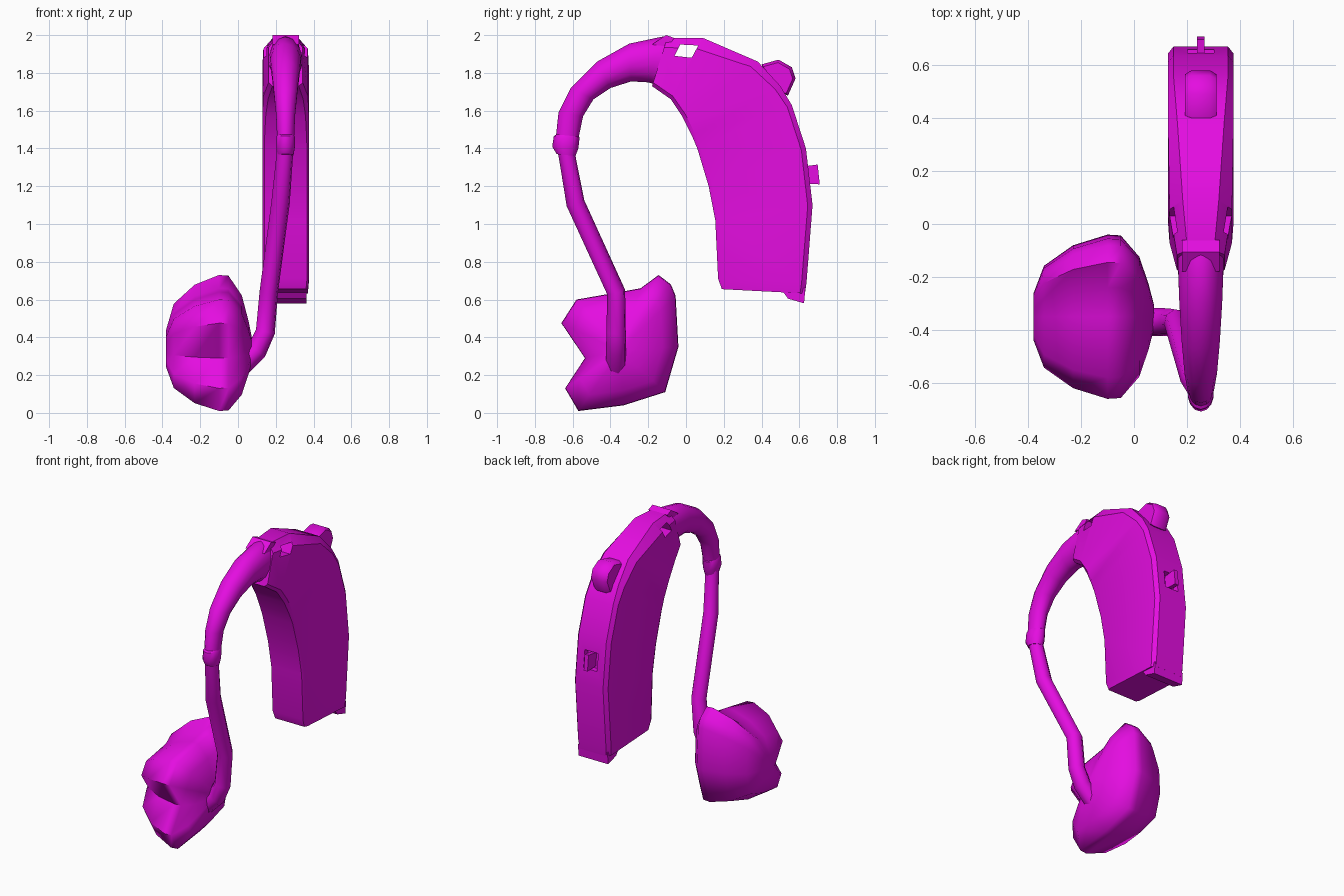
import bpy, bmesh, math
from mathutils import Vector

cube = bpy.data.objects.get("Cube")
if cube:
    bpy.data.objects.remove(cube, do_unlink=True)

MID = 0.252  # x of the case's middle plane

magenta = bpy.data.materials.new("magenta")
magenta.use_nodes = True
magenta.diffuse_color = (0.78, 0.004, 0.75, 1)
magenta.node_tree.nodes["Principled BSDF"].inputs["Base Color"].default_value = (0.78, 0.004, 0.75, 1)


def finish(obj, angle=35):
    obj.data.materials.clear()
    obj.data.materials.append(magenta)
    bpy.ops.object.select_all(action='DESELECT')
    obj.select_set(True)
    bpy.context.view_layer.objects.active = obj
    bpy.ops.object.shade_smooth_by_angle(angle=math.radians(angle))
    return obj


def loft(name, rings, angle=35):
    """Skin a list of equal-sized rings and cap both ends."""
    bm = bmesh.new()
    loops = [[bm.verts.new(p) for p in ring] for ring in rings]
    n = len(loops[0])
    for a, b in zip(loops, loops[1:]):
        for i in range(n):
            bm.faces.new((a[i], a[(i + 1) % n], b[(i + 1) % n], b[i]))
    bm.faces.new(loops[0])
    bm.faces.new(loops[-1])
    bmesh.ops.recalc_face_normals(bm, faces=bm.faces)
    mesh = bpy.data.meshes.new(name)
    bm.to_mesh(mesh)
    bm.free()
    obj = bpy.data.objects.new(name, mesh)
    bpy.context.collection.objects.link(obj)
    return finish(obj, angle)


def box_section(inner, outer, half, cut):
    """Chamfered rectangle between an inner and an outer (y, z) point."""
    a, b = Vector((MID, *inner)), Vector((MID, *outer))
    d = (b - a).normalized()
    x, c = Vector((half, 0, 0)), Vector((cut, 0, 0))
    s = 0.02
    return [a - x + c * .5, a + x - c * .5, a + x + d * s, b + x - d * cut * 1.3,
            b + x - c, b - x + c, b - x - d * cut * 1.3, a - x + d * s]


def oval_section(inner, outer, half, n=14):
    a, b = Vector((MID, *inner)), Vector((MID, *outer))
    return [(a + b) / 2 + (b - a) / 2 * math.cos(t) + Vector((half * math.sin(t), 0, 0))
            for t in (math.tau * i / n for i in range(n))]


def prism(name, outline, half, taper=1.0):
    """Extrude a (y, z) outline about the middle plane."""
    return loft(name, [[(MID + s * half, y, z) for y, z in outline] for s in (-1, 1)])


def cut(obj, cutter):
    mod = obj.modifiers.new("cut", 'BOOLEAN')
    mod.object = cutter
    mod.solver = 'EXACT'
    bpy.context.view_layer.objects.active = obj
    bpy.ops.object.modifier_apply(modifier=mod.name)
    bpy.data.objects.remove(cutter, do_unlink=True)


# Curved case: inner point, outer point, half width, chamfer
stations = [
    ((-.18, 1.73), (-.10, 1.985), .09, .04),
    ((-.08, 1.66), (.09, 1.985), .118, .05),
    ((-.02, 1.57), (.38, 1.86), .123, .035),
    ((.03, 1.47), (.50, 1.73), .123, .025),
    ((.06, 1.40), (.56, 1.63), .123, .02),
    ((.12, 1.20), (.635, 1.40), .123, .02),
    ((.155, 1.02), (.67, 1.10), .123, .02),
    ((.17, .71), (.638, .69), .123, .02),
    ((.19, .655), (.63, .632), .118, .02),
]
case = loft("case", [box_section(*s) for s in stations])

# Slot through the top of the case, and the switch recess at the back
cut(case, prism("slot_cutter", [(-.06, 1.89), (-.03, 1.95), (.065, 1.945), (.03, 1.88)], .3))
cut(case, prism("recess_cutter", [(.62, 1.20), (.61, 1.31), (.72, 1.33), (.72, 1.20)], .05))
finish(case)

# Small switch, rounded button, battery door lip and top seam ridge
prism("switch", [(.60, 1.215), (.59, 1.30), (.697, 1.315), (.708, 1.21)], .014)
button = [(.40, 1.845), (.49, 1.87), (.56, 1.83), (.58, 1.77), (.54, 1.68), (.44, 1.72)]
cy, cz = .47, 1.76
loft("button", [[(MID + x, cy + (y - cy) * k, cz + (z - cz) * k) for y, z in button]
                for x, k in ((-.06, .86), (-.035, 1), (.035, 1), (.06, .86))], 50)
prism("door_lip", [(.50, .66), (.52, .632), (.54, .605), (.625, .58), (.632, .66)], .11)
prism("seam_ridge", [(-.18, 1.95), (-.105, 2.0), (-.06, 1.984), (-.10, 1.94)], .07)

# Ear hook, tapering from the case to the collar
hook = [
    ((-.15, 1.735), (-.09, 1.985), .088),
    ((-.20, 1.75), (-.12, 1.993), .088),
    ((-.29, 1.755), (-.30, 1.955), .083),
    ((-.40, 1.72), (-.47, 1.86), .074),
    ((-.49, 1.66), (-.61, 1.72), .063),
    ((-.545, 1.57), (-.675, 1.59), .052),
    ((-.57, 1.45), (-.69, 1.45), .046),
]
loft("ear_hook", [oval_section(*h) for h in hook], 50)

# Collar joining hook and tube
collar = [((-.585, 1.36), (-.685, 1.37), .043), ((-.57, 1.40), (-.708, 1.41), .05),
          ((-.563, 1.46), (-.70, 1.465), .05), ((-.58, 1.475), (-.685, 1.475), .043)]
loft("collar", [oval_section(*c) for c in collar], 40)

# Sound tube running down into the ear mould
curve = bpy.data.curves.new("sound_tube", 'CURVE')
curve.dimensions = '3D'
curve.bevel_depth = .05
curve.bevel_resolution = 2
curve.use_fill_caps = True
path = [(.25, -.645, 1.43, .9), (.247, -.63, 1.36, .9), (.225, -.585, 1.11, 1),
        (.163, -.37, .64, 1), (.145, -.37, .43, 1.05), (.10, -.37, .33, 1.1), (.0, -.37, .23, 1.1)]
spline = curve.splines.new('POLY')
spline.points.add(len(path) - 1)
for point, (x, y, z, r) in zip(spline.points, path):
    point.co = (x, y, z, 1)
    point.radius = r
tube = bpy.data.objects.new("sound_tube", curve)
bpy.context.collection.objects.link(tube)
bpy.ops.object.select_all(action='DESELECT')
tube.select_set(True)
bpy.context.view_layer.objects.active = tube
bpy.ops.object.convert(target='MESH')
finish(bpy.context.view_layer.objects.active, 50)

# Ear mould: notched outline swelling and shrinking from side to side
outline = [(-.66, .475), (-.58, .60), (-.35, .64), (-.24, .66), (-.145, .73), (-.08, .68),
           (-.055, .62), (-.04, .35), (-.11, .11), (-.33, .04), (-.57, .01), (-.64, .13), (-.535, .29)]
oy, oz = -.35, .33
levels = [(-.38, .28), (-.34, .62), (-.23, .87), (-.10, 1), (-.05, .99), (.02, .73), (.055, .4), (.075, .15)]
loft("ear_mould", [[(x, oy + (y - oy) * k, oz + (z - oz) * k) for y, z in outline]
                   for x, k in levels], 60)
